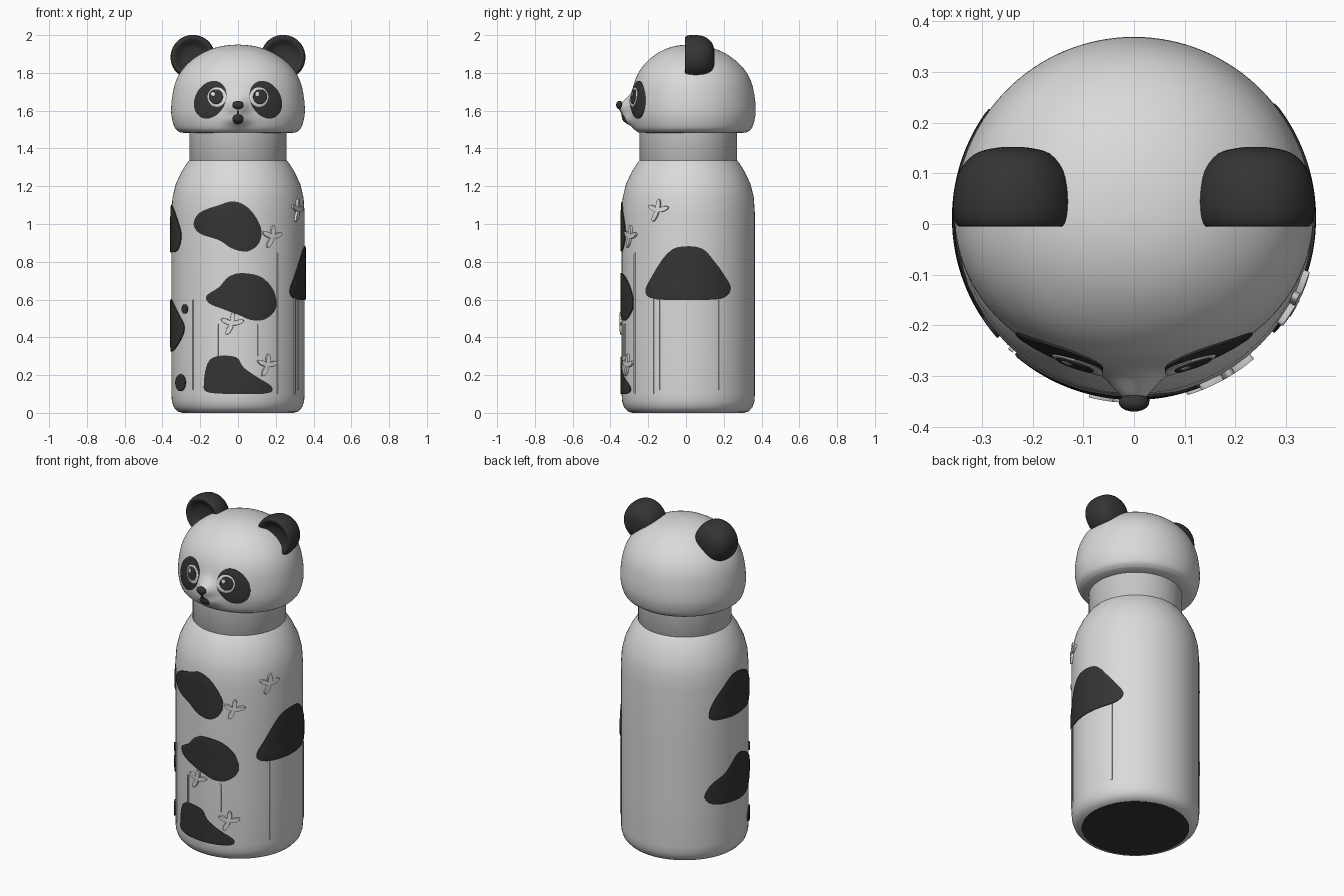
import bpy, math
from math import sin, cos, pi, radians, degrees, asin, exp

if "Cube" in bpy.data.objects:
    bpy.data.objects.remove(bpy.data.objects["Cube"])

CY = 0.012  # y of the bottle axis


def material(name, c):
    m = bpy.data.materials.new(name)
    m.diffuse_color = (c, c, c, 1)
    m.use_nodes = True
    m.node_tree.nodes["Principled BSDF"].inputs["Base Color"].default_value = m.diffuse_color
    return m


WHITE = material("soft_white", 0.70)
GREY = material("collar_grey", 0.56)
DARK = material("charcoal", 0.035)


def make(name, verts, faces, mat, angle=50):
    me = bpy.data.meshes.new(name)
    me.from_pydata(verts, [], faces)
    me.materials.append(mat)
    ob = bpy.data.objects.new(name, me)
    bpy.context.collection.objects.link(ob)
    bpy.ops.object.select_all(action='DESELECT')
    ob.select_set(True)
    bpy.context.view_layer.objects.active = ob
    bpy.ops.object.mode_set(mode='EDIT')
    bpy.ops.mesh.select_all(action='SELECT')
    bpy.ops.mesh.remove_doubles(threshold=1e-5)
    bpy.ops.mesh.normals_make_consistent(inside=False)
    bpy.ops.object.mode_set(mode='OBJECT')
    bpy.ops.object.shade_smooth_by_angle(angle=radians(angle))
    return ob


def spline(pts, closed=False, n=4):
    """Catmull-Rom curve through 2D points."""
    out, k = [], len(pts)
    get = (lambda i: pts[i % k]) if closed else (lambda i: pts[max(0, min(k - 1, i))])
    for i in range(k if closed else k - 1):
        a, b, c, d = (get(i + j) for j in (-1, 0, 1, 2))
        for s in range(n):
            t = s / n
            out.append(tuple(0.5 * (2 * b[j] + (c[j] - a[j]) * t
                       + (2 * a[j] - 5 * b[j] + 4 * c[j] - d[j]) * t * t
                       + (3 * b[j] - a[j] - 3 * c[j] + d[j]) * t ** 3) for j in (0, 1)))
    return out if closed else out + [pts[-1]]


def lathe(name, prof, mat, place, seg=64):
    """Spin a (radius, height) profile; place(r, angle, h) gives the point."""
    verts = [place(max(r, 0), 2 * pi * s / seg, h) for r, h in prof for s in range(seg)]
    faces = [(i * seg + s, i * seg + (s + 1) % seg, (i + 1) * seg + (s + 1) % seg, (i + 1) * seg + s)
             for i in range(len(prof) - 1) for s in range(seg)]
    return make(name, verts, faces, mat)


def radius_at(prof, z):
    for (r0, z0), (r1, z1) in zip(prof, prof[1:]):
        if z0 <= z <= z1 and z1 > z0:
            return r0 + (r1 - r0) * (z - z0) / (z1 - z0)
    return prof[-1][0]


def plate(name, outline, mat, surf, lift, smooth=True):
    """Thin plate following a surface: surf(u, v, lift) gives the point."""
    pts = spline(outline, True) if smooth else outline
    n = len(pts)
    cu, cv = (sum(p[j] for p in pts) / n for j in (0, 1))
    rings = [(1, -0.004), (1, lift * 0.8), (0.95, lift)] + [(t, lift) for t in (0.75, 0.5, 0.25, 0)]
    verts = [surf(cu + (u - cu) * t, cv + (v - cv) * t, o) for t, o in rings for u, v in pts]
    faces = [(i * n + s, i * n + (s + 1) % n, (i + 1) * n + (s + 1) % n, (i + 1) * n + s)
             for i in range(len(rings) - 1) for s in range(n)]
    return make(name, verts, faces, mat)


def ellipse(cx, cz, rx, rz, tilt=0, n=12):
    c, s = cos(tilt), sin(tilt)
    return [(cx + rx * cos(a) * c - rz * sin(a) * s, cz + rx * cos(a) * s + rz * sin(a) * c)
            for a in (2 * pi * i / n for i in range(n))]


def upright(r, a, h):
    return (r * cos(a), CY + r * sin(a), h)


# Bottle body, collar and dark base
BODY = [(0.295, 0.0), (0.32, 0.008), (0.34, 0.03), (0.35, 0.06), (0.353, 0.1), (0.353, 0.4), (0.353, 0.75),
        (0.353, 1.05), (0.347, 1.14), (0.33, 1.21), (0.30, 1.275), (0.272, 1.32), (0.255, 1.34)]
lathe("bottle_body", BODY, WHITE, upright)
lathe("collar", [(0.25, 1.32), (0.258, 1.335), (0.258, 1.50), (0.0, 1.50)], GREY, upright)
lathe("base_pad", [(0.0, 0.0), (0.297, 0.0), (0.297, 0.004), (0.0, 0.004)], DARK, upright)

# Head with flattened face and raised muzzle
HEAD = [(0, 1.48), (0.24, 1.48), (0.305, 1.484), (0.332, 1.505), (0.348, 1.55), (0.354, 1.60), (0.349, 1.67),
        (0.333, 1.745), (0.30, 1.81), (0.245, 1.868), (0.17, 1.915), (0.085, 1.942), (0, 1.95)]
HEAD = HEAD[:2] + spline(HEAD[2:], n=4)


def muzzle(x, z):
    return (0.062 * exp(-(x / 0.05) ** 2 - ((z - 1.62) / 0.05) ** 2)
            + 0.035 * exp(-(x / 0.06) ** 2 - ((z - 1.55) / 0.03) ** 2))


def head_point(r, a, h):
    x, y = r * cos(a), r * sin(a)
    if y < 0:
        y = y * 0.87 - (muzzle(x, h) if r > 0.26 else 0)
    return (x, y + 0.015, h)


def face(x, z, lift):
    r = radius_at(HEAD, z)
    return (x, 0.015 - 0.87 * math.sqrt(max(r * r - x * x, 0)) - muzzle(x, z) - lift, z)


lathe("head", HEAD, WHITE, head_point, 128)

# Ears: round backs with dished fronts
EAR = spline([(0, 0.03), (0.06, 0.022), (0.09, 0.0), (0.108, -0.004), (0.117, 0.02), (0.117, 0.06),
              (0.105, 0.105), (0.075, 0.138), (0.035, 0.15), (0, 0.152)], n=3)
for side, label in ((-1, "left"), (1, "right")):
    lathe(label + "_ear", EAR, DARK,
          lambda r, a, h: (side * 0.239 + r * cos(a), h, 1.883 + r * sin(a)), 40)
    # Eye patch, eye white, pupil and glint
    plate(label + "_eye_patch", ellipse(side * 0.147, 1.658, 0.08, 0.105, side * 0.5), DARK, face, 0.005)
    plate(label + "_eye_white", ellipse(side * 0.112, 1.672, 0.05, 0.052), WHITE, face, 0.008)
    plate(label + "_pupil", ellipse(side * 0.117, 1.674, 0.037, 0.039), DARK, face, 0.011)
    plate(label + "_glint", ellipse(side * 0.117 - 0.015, 1.688, 0.011, 0.012), WHITE, face, 0.013)

# Nose and mouth
lathe("nose", [(0.03 * sin(pi * i / 12), -cos(pi * i / 12)) for i in range(13)], DARK,
      lambda r, a, h: (r * cos(a), -0.352 + 0.018 * h, 1.63 + 0.75 * r * sin(a)), 24)
plate("mouth", ellipse(0, 1.555, 0.03, 0.028), DARK, face, 0.004)
plate("lip_line", ellipse(0, 1.59, 0.005, 0.02), DARK, face, 0.003)


def bottle(az, z, lift):
    return upright(radius_at(BODY, z) + lift, radians(az), z)


def front(pts):
    return [(-90 + degrees(asin(x / 0.353)), z) for x, z in pts]


def right(pts):
    return [(degrees(asin((y - CY) / 0.353)), z) for y, z in pts]


# Dark patches around the bottle
SPOTS = {
    "upper_front_patch": front([(-0.232, 1.0), (-0.2, 1.06), (-0.1, 1.1), (-0.02, 1.12), (0.06, 1.08), (0.12, 0.98),
                                (0.11, 0.9), (0.05, 0.855), (-0.03, 0.87), (-0.1, 0.915), (-0.2, 0.95)]),
    "middle_front_patch": front([(-0.165, 0.62), (-0.1, 0.665), (-0.05, 0.72), (0.02, 0.74), (0.12, 0.72),
                                 (0.185, 0.65), (0.2, 0.56), (0.15, 0.5), (0.08, 0.49), (0, 0.52), (-0.08, 0.55),
                                 (-0.15, 0.58)]),
    "lower_front_patch": front([(-0.178, 0.16), (-0.16, 0.26), (-0.11, 0.3), (-0.01, 0.295), (0.03, 0.24),
                                (0.1, 0.19), (0.175, 0.14), (0.16, 0.105), (0, 0.1), (-0.16, 0.11)]),
    "right_patch": right([(-0.212, 0.65), (-0.18, 0.72), (-0.11, 0.83), (-0.04, 0.878), (0.08, 0.872), (0.15, 0.8),
                          (0.2, 0.73), (0.235, 0.66), (0.2, 0.61), (0.1, 0.598), (-0.1, 0.598), (-0.19, 0.61)]),
    "upper_left_patch": [(148, 0.87), (150, 0.95), (160, 1.03), (175, 1.1), (195, 1.08), (208, 1.0), (212, 0.93),
                         (205, 0.86), (185, 0.85), (165, 0.85)],
    "lower_left_patch": [(143, 0.4), (150, 0.47), (165, 0.52), (180, 0.6), (195, 0.58), (210, 0.51), (217, 0.45),
                         (210, 0.38), (195, 0.33), (170, 0.33), (150, 0.35)],
    "small_upper_spot": front(ellipse(-0.28, 0.55, 0.015, 0.025)),
    "small_lower_spot": front(ellipse(-0.302, 0.16, 0.026, 0.045)),
}
for name, outline in SPOTS.items():
    plate(name, outline, DARK, bottle, 0.006)

# Raised stalks
for i, (az, low, high) in enumerate([(-53, 0.1, 0.85), (-133, 0.12, 0.6), (-32, 0.1, 0.72), (-26, 0.12, 0.6),
                                     (28, 0.12, 0.6), (-72, 0.3, 0.47), (-108, 0.3, 0.47)]):
    strip = [(az + s, low + (high - low) * k / 4) for s, ks in ((-0.9, range(5)), (0.9, range(4, -1, -1))) for k in ks]
    plate("stalk_%d" % i, strip, WHITE, bottle, 0.005, False)

# Raised leaf sprigs
for i, (x, z) in enumerate([(0.18, 0.93), (0.155, 0.25), (0.315, 1.07), (-0.03, 0.47)]):
    az0 = -90 + degrees(asin(x / 0.353))
    for k, turn in enumerate((0.3, 1.5, 2.7, 4.2)):
        leaf = ellipse(0.03 * cos(turn), 0.03 * sin(turn), 0.033, 0.013, turn)
        plate("leaf_%d_%d" % (i, k), [(az0 + degrees(u / 0.353), z + v) for u, v in leaf], WHITE, bottle, 0.012)
